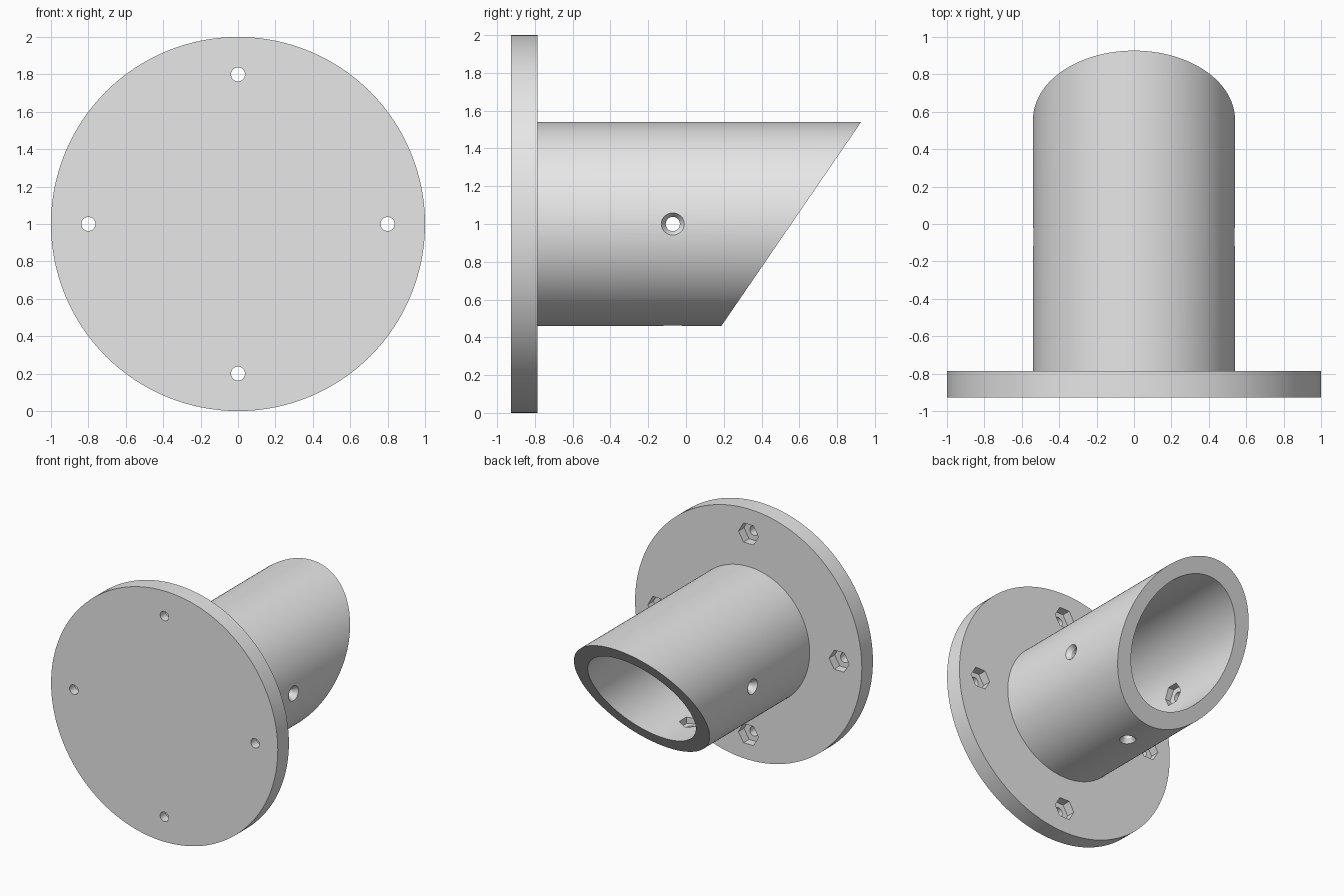
import bpy, bmesh, math
from mathutils import Vector

if "Cube" in bpy.data.objects:
    bpy.data.objects.remove(bpy.data.objects["Cube"], do_unlink=True)

X, Y, Z = Vector((1, 0, 0)), Vector((0, 1, 0)), Vector((0, 0, 1))
CENTRE = Vector((0, 0, 1))

grey = bpy.data.materials.new("light_grey")
grey.use_nodes = True
grey.diffuse_color = (0.8, 0.8, 0.8, 1)
grey.node_tree.nodes["Principled BSDF"].inputs["Base Color"].default_value = (0.8, 0.8, 0.8, 1)


def revolve(name, origin, axis, ref, rings, sides, hollow=False, shape=None):
    """Skin (radius, distance along axis) rings; cap the ends or loop back when hollow."""
    bm = bmesh.new()
    side = axis.cross(ref)
    loops = []
    for radius, dist in rings:
        loop = []
        for i in range(sides):
            a = 2 * math.pi * i / sides
            p = origin + axis * dist + (ref * math.cos(a) + side * math.sin(a)) * radius
            loop.append(bm.verts.new(shape(p) if shape else p))
        loops.append(loop)
    pairs = list(zip(loops, loops[1:]))
    if hollow:
        pairs.append((loops[-1], loops[0]))
    else:
        bm.faces.new(loops[0])
        bm.faces.new(loops[-1])
    for a, b in pairs:
        for i in range(sides):
            j = (i + 1) % sides
            bm.faces.new((a[i], a[j], b[j], b[i]))
    bmesh.ops.recalc_face_normals(bm, faces=bm.faces[:])
    mesh = bpy.data.meshes.new(name)
    bm.to_mesh(mesh)
    bm.free()
    mesh.materials.append(grey)
    obj = bpy.data.objects.new(name, mesh)
    bpy.context.collection.objects.link(obj)
    return obj


def activate(obj):
    bpy.ops.object.select_all(action='DESELECT')
    obj.select_set(True)
    bpy.context.view_layer.objects.active = obj


def cut(obj, cutter):
    cutter.hide_render = True
    mod = obj.modifiers.new("cut", 'BOOLEAN')
    mod.operation = 'DIFFERENCE'
    mod.solver = 'EXACT'
    mod.object = cutter
    activate(obj)
    bpy.ops.object.modifier_apply(modifier=mod.name)
    bpy.data.objects.remove(cutter, do_unlink=True)


def slant(p):
    """Slope the free end of the pipe so its top reaches furthest back."""
    if p.y > 0:
        p.y = 0.187 + (p.z - 0.46) * 0.74 / 1.08
    return p


# Round mounting flange
BACK = -0.787
flange = revolve("flange", CENTRE, Y, X, [(1, -0.927), (1, BACK)], 128)

# Hollow pipe with a slanted mouth
pipe = revolve("pipe", CENTRE, Y, X,
               [(0.54, BACK), (0.54, 0.5), (0.43, 0.5), (0.43, BACK)],
               128, hollow=True, shape=slant)

# Flange bolt holes with hexagonal nut pockets on the back
BOLT, NUT = 0.0375, 0.088
for d in (X, -X, Z, -Z):
    at = CENTRE + d * 0.8
    cut(flange, revolve("bolt_hole", at, Y, X, [(BOLT, -1.1), (BOLT, -0.6)], 32))
    cut(flange, revolve("nut_pocket", at, Y, X, [(NUT, -0.857), (NUT, -0.6)], 6))

# Pipe screw holes: countersunk outside, nut pockets inside
for d in (X, -X, -Z):
    at = CENTRE + Y * -0.07
    cut(pipe, revolve("screw_hole", at, d, Y,
                      [(BOLT, 0.3), (BOLT, 0.505), (0.061, 0.54), (0.075, 0.56)], 32))
    cut(pipe, revolve("nut_pocket", at, d, Y, [(NUT, 0.3), (NUT, 0.475)], 6))

for obj in (flange, pipe):
    activate(obj)
    bpy.ops.object.shade_smooth_by_angle(angle=math.radians(25))
